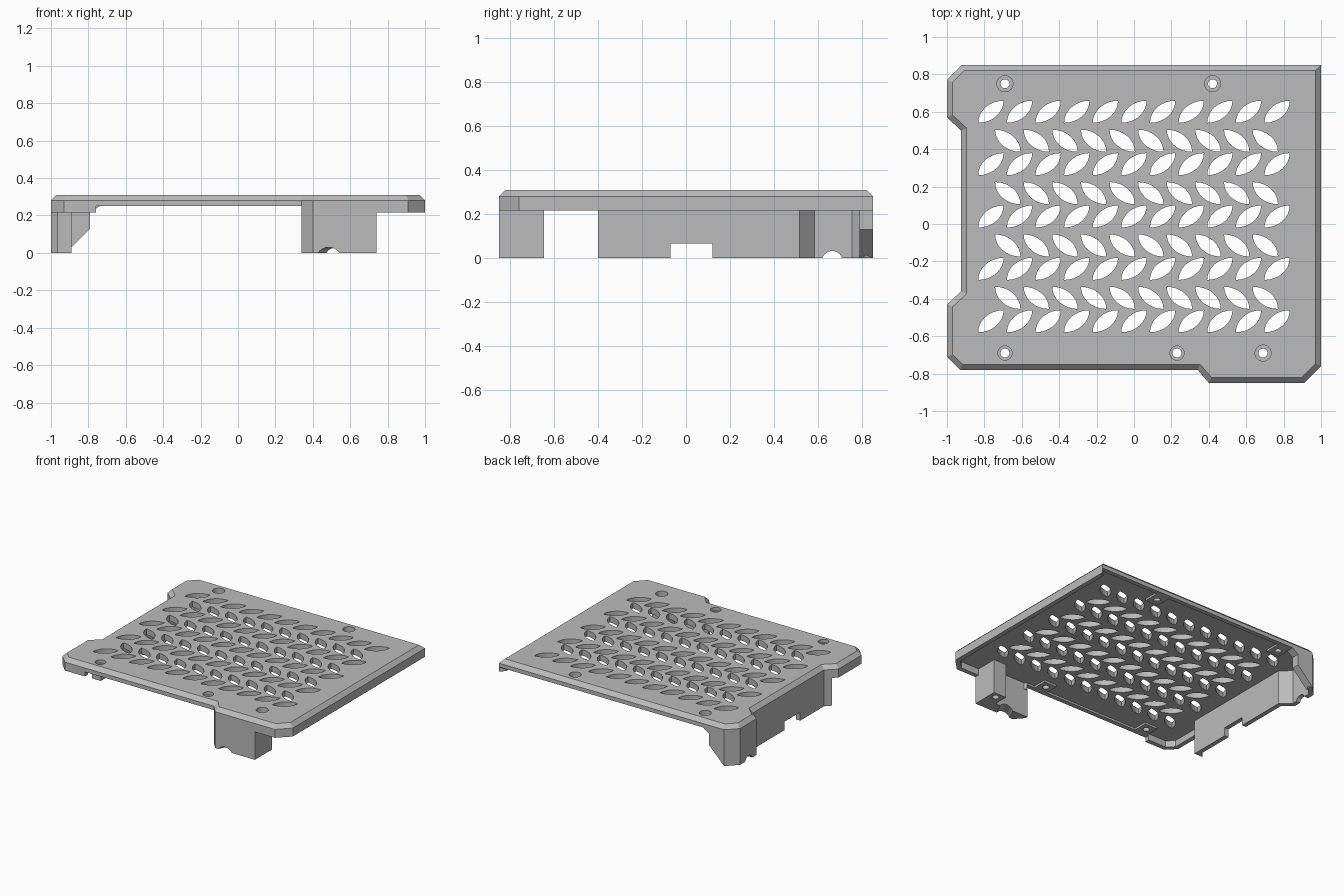
import bpy, bmesh, math
from mathutils import Vector

cube = bpy.data.objects.get("Cube")
if cube:
    bpy.data.objects.remove(cube, do_unlink=True)

GREY = (0.5, 0.5, 0.5, 1)
grey = bpy.data.materials.new("plain grey plastic")
grey.use_nodes = True
grey.diffuse_color = GREY
grey.node_tree.nodes["Principled BSDF"].inputs["Base Color"].default_value = GREY

TOP, EDGE, FLOOR, LIP, RIM = 0.31, 0.28, 0.265, 0.25, 0.215


def add_loft(bm, loops):
    """Skin a chain of equal-length loops and cap both ends."""
    rings = [[bm.verts.new(p) for p in loop] for loop in loops]
    n = len(rings[0])
    for a, b in zip(rings, rings[1:]):
        for i in range(n):
            j = (i + 1) % n
            bm.faces.new((a[i], a[j], b[j], b[i]))
    bm.faces.new(rings[0][::-1])
    bm.faces.new(rings[-1])


def make(name, *lofts, helper=False):
    bm = bmesh.new()
    for loops in lofts:
        add_loft(bm, loops)
    bmesh.ops.recalc_face_normals(bm, faces=bm.faces)
    mesh = bpy.data.meshes.new(name)
    bm.to_mesh(mesh)
    bm.free()
    mesh.materials.append(grey)
    obj = bpy.data.objects.new(name, mesh)
    bpy.context.collection.objects.link(obj)
    if helper:
        obj.hide_render = True
        obj.hide_viewport = True
        obj.display_type = 'WIRE'
    return obj


def prism(poly, z0, z1):
    return [[(x, y, z) for x, y in poly] for z in (z0, z1)]


def box(x0, x1, y0, y1, z0, z1):
    return prism([(x0, y0), (x1, y0), (x1, y1), (x0, y1)], z0, z1)


def circle(x, y, r, z, n=24):
    return [(x + r * math.cos(math.tau * i / n), y + r * math.sin(math.tau * i / n), z)
            for i in range(n)]


def rod(a, b, r, n=24):
    """Horizontal cylinder between two points."""
    a, b = Vector(a), Vector(b)
    side = (b - a).cross(Vector((0, 0, 1))).normalized()
    ring = [math.tau * i / n for i in range(n)]
    return [[c + side * r * math.cos(t) + Vector((0, 0, r * math.sin(t))) for t in ring]
            for c in (a, b)]


def inset(poly, d):
    """Mitred inward offset of a counter-clockwise outline."""
    out = []
    for i, p in enumerate(poly):
        p = Vector(p)
        e1 = (p - Vector(poly[i - 1])).normalized()
        e2 = (Vector(poly[(i + 1) % len(poly)]) - p).normalized()
        n1, n2 = Vector((-e1.y, e1.x)), Vector((-e2.y, e2.x))
        out.append(tuple(p + (n1 + n2) * d / (1 + n1.dot(n2))))
    return out


def cut(obj, cutter):
    mod = obj.modifiers.new("cut", 'BOOLEAN')
    mod.operation, mod.solver, mod.object = 'DIFFERENCE', 'EXACT', cutter


# Outline of the cover, counter-clockwise from the front right-hand corner
outline = [(-0.93, -0.78), (-0.76, -0.78), (0.34, -0.78), (0.40, -0.85), (0.91, -0.85),
           (1, -0.76), (1, 0.85), (-0.92, 0.85), (-1, 0.77), (-1, 0.57),
           (-0.925, 0.50), (-0.925, -0.36), (-1, -0.43), (-1, -0.71)]
inner = inset(outline, 0.035)


def strip(first, last, z0):
    """Wall following the outline between two of its corners."""
    loops = []
    for k in range(first, last + 1):
        (ax, ay), (bx, by) = outline[k % len(outline)], inner[k % len(outline)]
        loops.append([(ax, ay, z0), (bx, by, z0), (bx, by, FLOOR), (ax, ay, FLOOR)])
    return loops


# Top plate with chamfered edge
plate = make("top_plate", prism(outline, FLOOR, EDGE)
             + [[(x, y, TOP) for x, y in inset(outline, 0.03)]])

# Leaf-shaped vents in alternating rows


def leaf(cx, cy, flip):
    w, h, n = 0.135, 0.118, 8
    pts = []
    for i in range(n):
        t = math.pi / 2 * i / n
        pts.append((w * (math.sin(t) - 0.5), h * (0.5 - math.cos(t))))
    pts += [(-x, -y) for x, y in pts]
    return prism([(cx + flip * x, cy + y) for x, y in pts], 0.2, 0.4)


vents = [leaf(-0.765 + 0.153 * k, 0.60 - 0.28 * r, 1) for r in range(5) for k in range(11)]
vents += [leaf(-0.675 + 0.153 * k, 0.445 - 0.28 * r, -1) for r in range(4) for k in range(10)]
cut(plate, make("vent_cutter", *vents, helper=True))

# Stepped screw holes: x, y, head radius, seat height
screws = [(-0.69, 0.75, 0.043, 0.262), (0.42, 0.75, 0.043, 0.262), (0.69, -0.69, 0.043, 0.22),
          (-0.69, -0.69, 0.038, 0.285), (0.23, -0.69, 0.038, 0.285)]
holes = [[circle(x, y, 0.024, -0.1), circle(x, y, 0.024, seat),
          circle(x, y, r, seat), circle(x, y, r, 0.4)] for x, y, r, seat in screws]
screw_cutter = make("screw_cutter", *holes, helper=True)
cut(plate, screw_cutter)

# Screw bosses under the plate, joined to the rim
bosses = []
for x, y, r, seat in screws:
    if x != 0.69:
        y0, y1 = (0.69, 0.815) if y > 0 else (-0.745, -0.635)
        bosses.append(box(x - 0.055, x + 0.055, y0, y1, LIP, FLOOR))
cut(make("screw_bosses", *bosses), screw_cutter)

# Rim: deep on the sides, shallow along the front and back
make("deep_rim", strip(2, 6, RIM), strip(11, 15, RIM))
make("shallow_rim", strip(1, 2, LIP), strip(6, 7, LIP))

# Tall side wall with a slot and a cable notch
side_wall = make("side_wall", strip(7, 11, 0))
wall_cutter = make("wall_cutter", box(-1.2, -0.7, -0.07, 0.12, -0.1, 0.065),
                   rod((-1.2, 0.665, -0.015), (-0.9, 0.665, -0.015), 0.047), helper=True)
cut(side_wall, wall_cutter)
make("side_wall_end", prism([(-0.965, -0.40), (-0.89, -0.40), (-0.89, -0.36),
                             (-0.925, -0.36)], 0, FLOOR))

# Slanted gusset at the back corner
gusset = [(-0.92, 0), (-0.79, 0.13), (-0.79, RIM), (-0.74, LIP), (-0.74, FLOOR), (-0.92, FLOOR)]
make("back_gusset", [[(x, y, z) for x, z in gusset] for y in (0.79, 0.85)])

# Front leg with screw post and a slanted cable notch
front_leg = make("front_leg", prism([(0.34, -0.78), (0.40, -0.85), (0.74, -0.85), (0.74, -0.645),
                                     (0.63, -0.645), (0.63, -0.76), (0.34, -0.76)], 0, FLOOR))
cut(front_leg, screw_cutter)
cut(front_leg, make("leg_cutter", rod((0.455, -0.91, -0.03), (0.545, -0.73, -0.03), 0.06),
                    helper=True))
